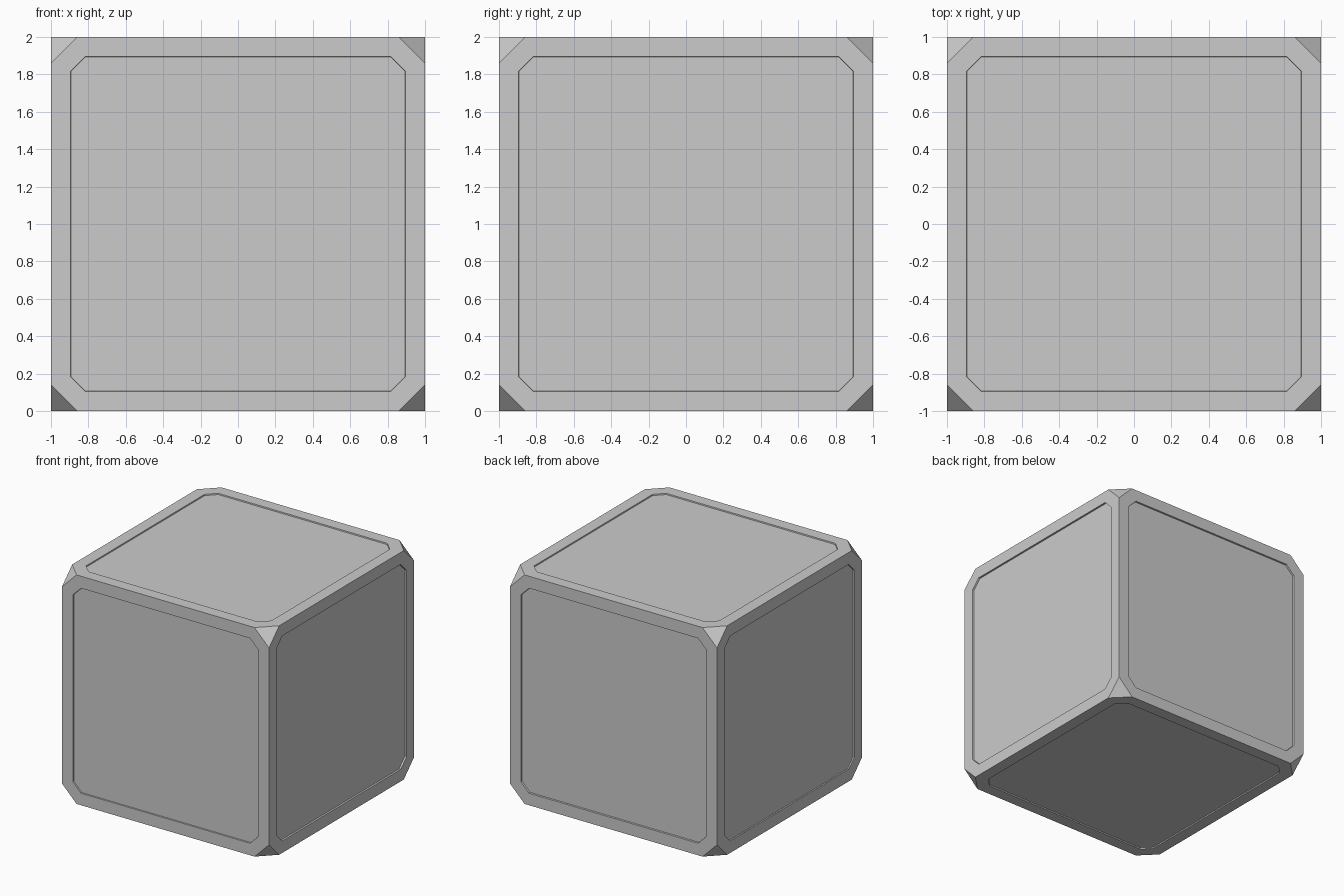
import bpy, bmesh
from mathutils import Vector
from itertools import product

if "Cube" in bpy.data.objects:
    bpy.data.objects.remove(bpy.data.objects["Cube"])

HALF = 1.0        # half the cube's side
CUT = 0.14        # corner cut length along each edge
INSET = 0.105     # border width around each panel

bm = bmesh.new()
bmesh.ops.create_cube(bm, size=2 * HALF)

# Slice off the eight corners
for signs in product((-1, 1), repeat=3):
    normal = Vector(signs).normalized()
    point = Vector(signs) * HALF - Vector((signs[0] * CUT, 0, 0))
    geom = bm.verts[:] + bm.edges[:] + bm.faces[:]
    bmesh.ops.bisect_plane(bm, geom=geom, plane_co=point, plane_no=normal,
                           clear_outer=True)
    rim = [e for e in bm.edges if e.is_boundary]
    bmesh.ops.holes_fill(bm, edges=rim, sides=0)
bm.normal_update()

# Shallow recessed panel on each of the six sides
sides = [f for f in bm.faces if max(abs(c) for c in f.normal) > 0.99]
for face in sides:
    direction = face.normal.copy()
    depth = 0.014 if direction.x + direction.y > 0.5 else 0.01
    bmesh.ops.inset_region(bm, faces=[face], thickness=INSET, use_even_offset=True)
    bmesh.ops.inset_region(bm, faces=[face], thickness=0.002, use_even_offset=True)
    bmesh.ops.translate(bm, verts=face.verts[:], vec=-direction * depth)

bmesh.ops.recalc_face_normals(bm, faces=bm.faces[:])
bmesh.ops.translate(bm, verts=bm.verts[:], vec=(0, 0, HALF))

mesh = bpy.data.meshes.new("cut_corner_cube")
bm.to_mesh(mesh)
bm.free()
cube = bpy.data.objects.new("cut_corner_cube", mesh)
bpy.context.collection.objects.link(cube)
